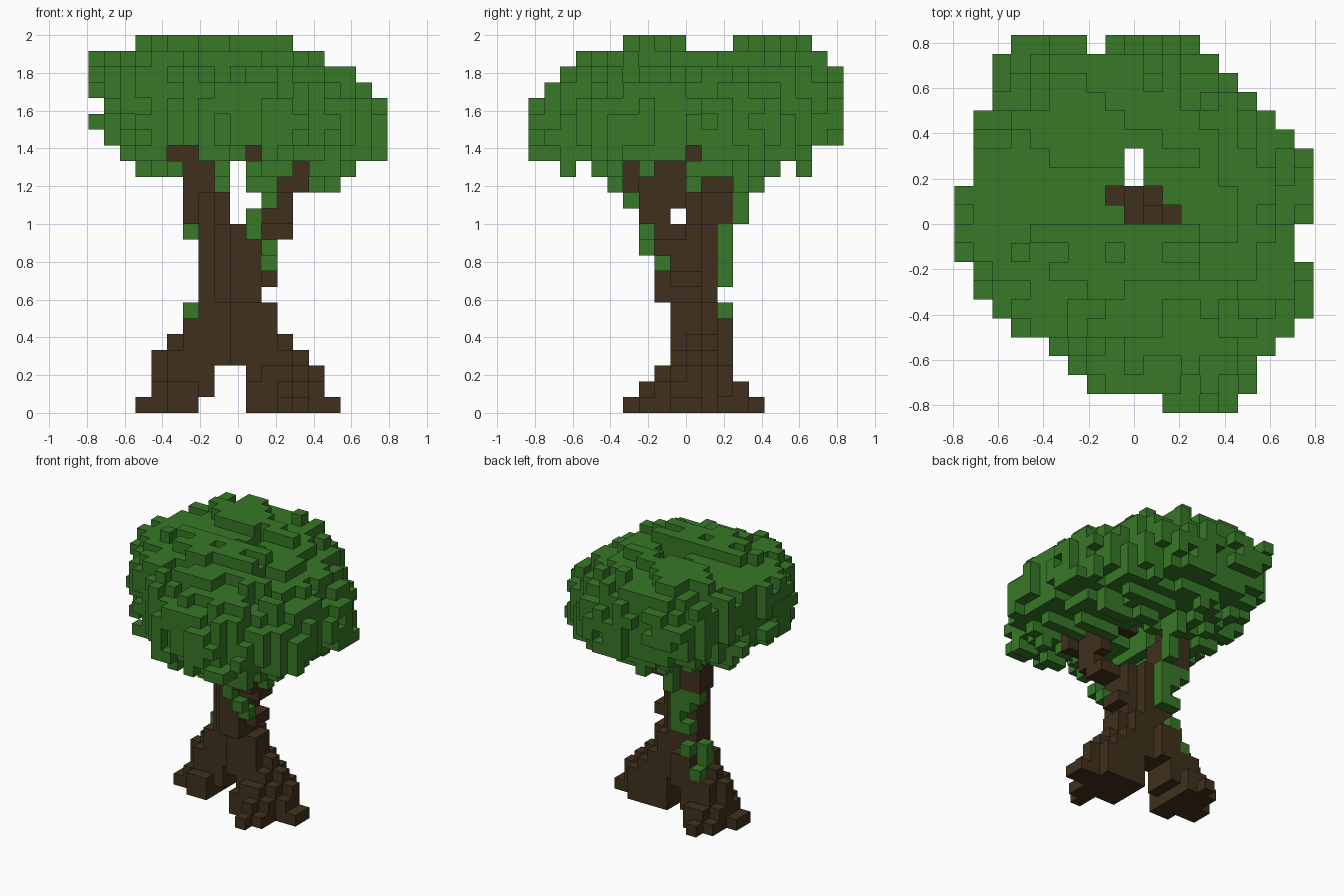
import bpy
import bmesh
import random
from itertools import product
from mathutils import Vector

random.seed(7)
old = bpy.data.objects.get("Cube")
if old:
    bpy.data.objects.remove(old, do_unlink=True)

CELL = 1 / 12
NX, NY, NZ = 19, 20, 24
ORIGIN = Vector((-NX * CELL / 2, -NY * CELL / 2, 0))


def material(name, color):
    mat = bpy.data.materials.new(name)
    mat.use_nodes = True
    mat.diffuse_color = color
    mat.node_tree.nodes["Principled BSDF"].inputs["Base Color"].default_value = color
    return mat


def block(x0, x1, y0, y1, z0, z1):
    """Cells of a box, upper bounds excluded."""
    return set(product(range(x0, x1), range(y0, y1), range(z0, z1)))


def union(boxes):
    cells = set()
    for box in boxes:
        cells |= block(*box)
    return cells


def within(value, spans):
    return any(lo <= value < hi for lo, hi in spans)


STEPS = [Vector(s) for s in ((1, 0, 0), (-1, 0, 0), (0, 1, 0), (0, -1, 0), (0, 0, 1), (0, 0, -1))]


def neighbours(cell):
    return [tuple(int(a + b) for a, b in zip(cell, s)) for s in STEPS]


def contacts(cell, cells):
    return sum(n in cells for n in neighbours(cell))


def build(name, cells, solid, mat):
    """Mesh of the cell faces that are not covered by another cell."""
    bm = bmesh.new()
    corners = {}

    def corner(p):
        key = tuple(round(c) for c in p)
        if key not in corners:
            corners[key] = bm.verts.new(ORIGIN + Vector(key) * CELL)
        return corners[key]

    for cell in sorted(cells):
        centre = Vector(cell) + Vector((0.5, 0.5, 0.5))
        for step, near in zip(STEPS, neighbours(cell)):
            if near in solid:
                continue
            u = Vector((step.y, step.z, step.x))
            v = step.cross(u)
            mid = centre + step / 2
            bm.faces.new([corner(mid + (u * a + v * b) / 2)
                          for a, b in ((-1, -1), (1, -1), (1, 1), (-1, 1))])
    mesh = bpy.data.meshes.new(name)
    bm.to_mesh(mesh)
    bm.free()
    mesh.materials.append(mat)
    obj = bpy.data.objects.new(name, mesh)
    bpy.context.collection.objects.link(obj)
    return obj


# Hanging vines on the front and back of the trunk
vines = union([
    (11, 12, 8, 9, 9, 10), (11, 12, 7, 8, 10, 11), (10, 11, 7, 8, 11, 13),
    (11, 12, 6, 7, 13, 15), (8, 9, 12, 13, 8, 12), (8, 9, 13, 14, 12, 15),
    (7, 8, 12, 13, 8, 9), (7, 8, 12, 13, 10, 12), (6, 7, 12, 13, 11, 12),
    (7, 8, 12, 13, 6, 7), (6, 7, 11, 12, 5, 7), (6, 7, 12, 13, 4, 5),
])

# Two spreading roots
roots = union([
    (4, 7, 10, 14, 0, 1), (3, 5, 10, 12, 0, 1), (5, 6, 13, 15, 0, 1), (5, 7, 9, 10, 0, 1),
    (4, 8, 10, 13, 1, 2), (5, 7, 9, 14, 1, 2), (5, 8, 10, 13, 2, 3), (4, 5, 11, 12, 2, 3),
    (10, 14, 8, 12, 0, 1), (14, 16, 9, 11, 0, 1), (12, 13, 6, 8, 0, 1), (13, 14, 7, 8, 0, 1),
    (10, 14, 8, 12, 1, 2), (14, 15, 9, 11, 1, 2), (12, 13, 7, 8, 1, 2),
    (10, 14, 9, 12, 2, 3), (11, 13, 8, 9, 2, 3), (14, 15, 10, 11, 2, 3),
]) - vines

# Trunk above the arch
trunk = union([
    (5, 9, 10, 13, 3, 4), (4, 5, 11, 12, 3, 4), (9, 13, 9, 12, 3, 4), (13, 14, 10, 11, 3, 4),
    (6, 9, 10, 13, 4, 5), (5, 6, 11, 12, 4, 5), (9, 12, 9, 12, 4, 5), (12, 13, 10, 11, 4, 5),
    (6, 7, 10, 11, 5, 6), (7, 9, 10, 13, 5, 6), (9, 12, 9, 11, 5, 7), (9, 11, 11, 12, 5, 7),
    (7, 9, 10, 12, 6, 7), (11, 12, 9, 11, 8, 9),
    (7, 10, 10, 12, 7, 12), (8, 11, 9, 11, 7, 12), (9, 11, 8, 9, 7, 12),
]) - vines

# Forked branches
branches = union([
    (6, 9, 11, 13, 12, 14), (7, 8, 10, 11, 12, 14), (6, 8, 11, 13, 14, 16), (5, 7, 11, 13, 16, 17),
    (11, 13, 8, 10, 11, 12), (11, 13, 7, 9, 12, 13), (12, 13, 7, 10, 13, 15),
    (12, 14, 6, 7, 14, 15), (13, 14, 6, 7, 15, 16), (12, 13, 8, 10, 15, 16),
    (10, 12, 9, 11, 15, 16), (10, 11, 10, 11, 16, 17),
])
wood = roots | trunk | branches

# Crown limits: across per layer, deep per layer (bottom up), across per row (front to back)
FULL = (0, NX)
ACROSS = [[(4, 9), (10, 16)], [(3, 9), (10, 17)], [(2, 19)], [(1, 19)], [FULL], [FULL],
          [(0, 18)], [(0, 17)], [(0, 15)], [(3, 13)]]
DEEP = [[(5, 15)], [(2, 3), (4, 16), (17, 18)]] + [[(0, NY)]] * 4 + [
    [(1, 20)], [(2, 20)], [(3, 19)], [(5, 10), (13, 18)]]
ROWS = [(11, 15), (7, 16), (6, 16), (5, 17), (3, 18), (2, 19), (1, 19), (1, 19), (0, 18), (0, 18),
        FULL, FULL, FULL, (1, 19), (1, 18), (1, 17), (2, 16), (2, 15), (2, 14), (3, 13)]
LOW = NZ - len(ACROSS)

# Open shaft in the middle and gaps that show the branches
gaps = union([
    (9, 10, 10, 14, LOW, NZ), (8, 11, 11, 12, LOW, NZ), (9, 12, 10, 11, LOW, NZ),
    (6, 8, 0, 11, 14, 16), (5, 7, 0, 11, 16, 17), (10, 11, 0, 10, 16, 17),
    (12, 14, 0, 6, 14, 15), (13, 14, 0, 6, 15, 16), (14, 19, 6, 7, 14, 16),
    (13, 19, 7, 8, 14, 15), (13, 19, 8, 10, 14, 16), (8, 19, 11, 13, 14, 15),
    (11, 19, 10, 11, 16, 17), (7, 8, 19, 20, LOW, NZ),
])

# Tilted oval crown with a ragged leafy surface
crown = set()
for cell in sorted(block(0, NX, 0, NY, LOW, NZ)):
    i, j, k = cell
    x, y, z = ORIGIN + (Vector(cell) + Vector((0.5, 0.5, 0.5))) * CELL
    rise = (z - 1.585 + 0.16 * x - 0.09 * y) / 0.44
    x, y = x - 0.02, y - 0.02
    size = 1.46 * x * x + 0.46 * x * y + 1.36 * y * y + rise * rise
    if (size < 1.0 + random.uniform(-0.3, 0.22) and within(i, ACROSS[k - LOW])
            and within(j, DEEP[k - LOW]) and within(i, [ROWS[j]])):
        crown.add(cell)

# Close inner pockets, then drop loose leaves
crown |= {c for c in block(1, NX - 1, 1, NY - 1, LOW + 1, NZ - 1) if contacts(c, crown) > 4}
crown -= gaps | wood | vines
solid = crown | wood | vines
crown = {c for c in crown if contacts(c, solid) > 0}
solid = crown | wood | vines

bark = material("bark_brown", (0.051, 0.030, 0.012, 1))
leaf = material("leaf_green", (0.038, 0.188, 0.021, 1))
for name, cells, mat in (("roots", roots, bark), ("trunk", trunk, bark), ("branches", branches, bark),
                         ("vines", vines, leaf), ("crown", crown, leaf)):
    build(name, cells, solid, mat)
